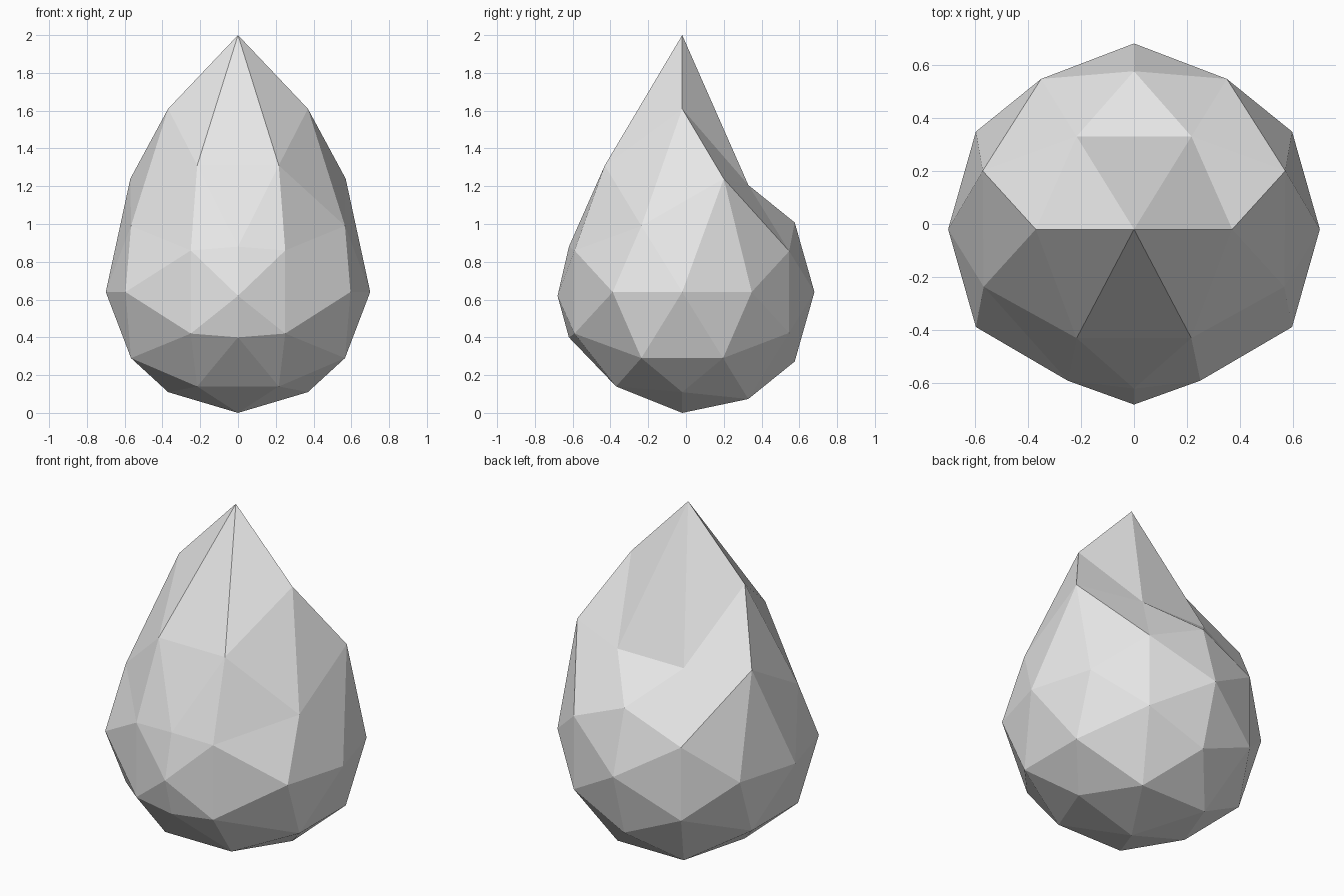
import bpy
import bmesh
from mathutils import Vector

cube = bpy.data.objects.get("Cube")
if cube:
    bpy.data.objects.remove(cube, do_unlink=True)

RADIUS = 0.7
CENTRE = Vector((0, -0.02, 0.64))
PHI = (1 + 5 ** 0.5) / 2


def sphere_directions():
    """Unit directions of a once-subdivided icosahedron, without repeats."""
    found = []
    for pattern in ((1, 0, PHI), (1, PHI, PHI * PHI), (0, 0, 1)):
        for turn in range(3):
            base = pattern[turn:] + pattern[:turn]
            for signs in range(8):
                d = Vector([c * (-1 if signs >> i & 1 else 1)
                            for i, c in enumerate(base)]).normalized()
                if all((d - f).length > 0.01 for f in found):
                    found.append(d)
    return found


# Faceted ball
bm = bmesh.new()
for direction in sphere_directions():
    bm.verts.new(direction)
bmesh.ops.convex_hull(bm, input=bm.verts[:])

# Sculpted points: direction on the ball (x mirrored) -> final place
SCULPT = [
    ((0, 0, 1), (0, -0.02, 2)),               # tip
    ((.53, 0, .85), (.37, -.02, 1.61)),       # shoulders
    ((.81, .31, .5), (.57, .2, 1.24)),        # rear rim
    ((.31, -.5, .81), (.216, -.43, 1.31)),    # brow
    ((0, -.85, .53), (0, -.62, .88)),         # front panel
    ((.5, -.81, .31), (.25, -.59, .86)),
    ((0, -1, 0), (0, -.68, .62)),
    ((.5, -.81, -.31), (.25, -.59, .42)),
    ((0, -.85, -.53), (0, -.62, .4)),
    ((.31, -.5, -.81), (.216, -.37, .14)),    # underside
    ((.53, 0, -.85), (.37, -.02, .11)),
    ((0, 0, -1), (0, -.02, 0)),
]
for v in bm.verts:
    d = v.co.copy()
    side = -1 if d.x < 0 else 1
    v.co = d * RADIUS + CENTRE
    for key, place in SCULPT:
        if (Vector((abs(d.x), d.y, d.z)) - Vector(key)).length < 0.05:
            v.co = (side * place[0], place[1], place[2])

bmesh.ops.recalc_face_normals(bm, faces=bm.faces[:])

# Slits running from the tip down both sides of the front facet
tip = max(bm.verts, key=lambda v: v.co.z)
slits = [e for e in tip.link_edges if e.other_vert(tip).co.y < -0.3]
bmesh.ops.split_edges(bm, edges=slits)

mesh = bpy.data.meshes.new("teardrop_head")
bm.to_mesh(mesh)
bm.free()
head = bpy.data.objects.new("teardrop_head", mesh)
bpy.context.collection.objects.link(head)

# Plain light grey
grey = bpy.data.materials.new("light_grey")
grey.use_nodes = True
colour = (0.8, 0.8, 0.8, 1)
grey.diffuse_color = colour
for node in grey.node_tree.nodes:
    if node.type == 'BSDF_PRINCIPLED':
        node.inputs["Base Color"].default_value = colour
mesh.materials.append(grey)
